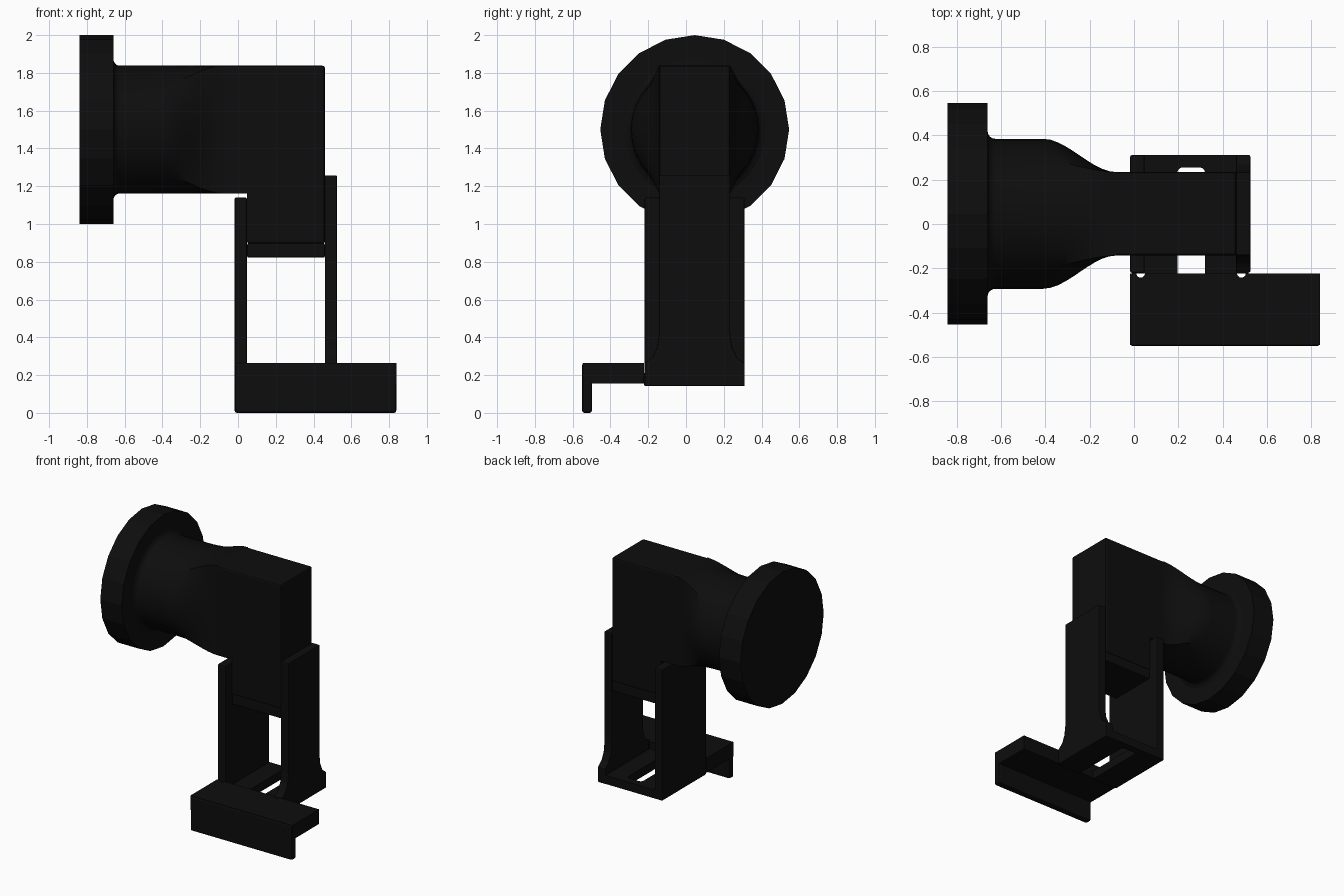
import bpy, bmesh
from math import sin, cos, pi, radians

cube = bpy.data.objects.get("Cube")
if cube:
    bpy.data.objects.remove(cube, do_unlink=True)

black = bpy.data.materials.new("matte black")
black.use_nodes = True
colour = (0.004, 0.004, 0.004, 1)
black.diffuse_color = colour
black.node_tree.nodes["Principled BSDF"].inputs["Base Color"].default_value = colour

CY, CZ = 0.046, 1.5          # axis of the round head
HY, HZ = 0.188, 0.338        # half size of the rectangular body


def finish(name, bm, smooth=False):
    bmesh.ops.recalc_face_normals(bm, faces=bm.faces)
    mesh = bpy.data.meshes.new(name)
    bm.to_mesh(mesh)
    bm.free()
    mesh.materials.append(black)
    obj = bpy.data.objects.new(name, mesh)
    bpy.context.collection.objects.link(obj)
    if smooth:
        bpy.ops.object.select_all(action="DESELECT")
        obj.select_set(True)
        bpy.context.view_layer.objects.active = obj
        bpy.ops.object.shade_smooth_by_angle(angle=radians(35))
    return obj


def prism(name, axis, outline, lo, hi, bevel=0.0, keep=lambda e: True):
    """Extrude a 2D outline along an axis, with optional softened edges."""
    place = {"x": lambda a, b, t: (t, a, b),
             "y": lambda a, b, t: (a, t, b),
             "z": lambda a, b, t: (a, b, t)}[axis]
    bm = bmesh.new()
    low, high = [[bm.verts.new(place(a, b, t)) for a, b in outline] for t in (lo, hi)]
    bm.faces.new(low)
    bm.faces.new(high)
    for i in range(len(low)):
        j = (i + 1) % len(low)
        bm.faces.new((low[i], low[j], high[j], high[i]))
    bmesh.ops.recalc_face_normals(bm, faces=bm.faces)
    if bevel:
        edges = [e for e in bm.edges if e.calc_face_angle(0) > 0.7 and keep(e)]
        bmesh.ops.bevel(bm, geom=edges, offset=bevel, segments=2, profile=0.5, affect="EDGES")
    return finish(name, bm)


def rect(a0, a1, b0, b1):
    return [(a0, b0), (a1, b0), (a1, b1), (a0, b1)]


def arc(a, b, r, start, end, n=6):
    return [(a + r * cos(radians(start + (end - start) * i / n)),
             b + r * sin(radians(start + (end - start) * i / n))) for i in range(n + 1)]


# Faceted round head disc
prism("head_disc", "x", arc(CY, CZ, 0.5, 0, 342, 19), -0.84, -0.66)


# Neck: filleted cylinder blending into the rectangular body
def section(x, radius, blend):
    ring = []
    for i in range(32):
        c, s = cos(2 * pi * i / 32), sin(2 * pi * i / 32)
        m = max(abs(c), abs(s))
        y = (1 - blend) * radius * c + blend * HY * c / m
        z = (1 - blend) * radius * s + blend * HZ * s / m
        ring.append((x, CY + y, CZ + z))
    return ring


sections = [section(-0.665, HZ + 0.04, 0)]
sections += [section(-0.625 - 0.035 * cos(t), HZ + 0.035 * (1 - sin(t)), 0)
             for t in [i * pi / 8 for i in range(5)]]
for i in range(11):
    t = i / 10
    sections.append(section(-0.41 + 0.33 * t, HZ, t * t * (3 - 2 * t)))

bm = bmesh.new()
rings = [[bm.verts.new(p) for p in ring] for ring in sections]
for r0, r1 in zip(rings, rings[1:]):
    for i in range(32):
        j = (i + 1) % 32
        bm.faces.new((r0[i], r0[j], r1[j], r1[i]))
bm.faces.new(rings[0])
bm.faces.new(rings[-1])
finish("neck", bm, smooth=True)

# Rectangular body with the block that drops between the arms
body = [(-0.08, 1.162), (0.048, 1.162), (0.048, 0.895), (0.46, 0.895),
        (0.46, 1.838), (-0.08, 1.838)]
prism("body", "y", body, CY - HY, CY + HY, 0.012,
      lambda e: max(v.co.x for v in e.verts) > 0.4 or max(v.co.z for v in e.verts) < 1)
prism("block_foot", "y", rect(0.048, 0.46, 0.822, 0.898), CY - HY, CY + HY, 0.008)

# Upright arms: a wide plain one and a taller one with a flared foot
prism("wide_arm", "x", rect(-0.22, 0.31, 0.142, 1.14), -0.018, 0.048, 0.008)
half_flare = [(HY, 1.258), (HY, 0.42), (HY + 0.01, 0.35), (HY + 0.035, 0.295),
              (0.265, 0.262), (0.265, 0.142)]
flared = [(CY + y, z) for y, z in half_flare]
flared += [(CY - y, z) for y, z in reversed(half_flare)]
prism("flared_arm", "x", flared, 0.46, 0.524, 0.006)

# Base plate with an open slot closed off by the shelf
base = [(-0.01, -0.222), (0.195, -0.222)]
base += arc(0.22, 0.23, 0.025, 180, 90) + arc(0.295, 0.23, 0.025, 90, 0)
base += [(0.32, -0.222), (0.515, -0.222), (0.515, 0.31), (-0.01, 0.31)]
prism("base_plate", "z", base, 0.145, 0.21)

# Front shelf with round relief notches beside the arms, and its hanging lip
shelf = [(-0.018, -0.545), (0.838, -0.545), (0.838, -0.222)]
for x in (0.484, 0.03):
    shelf += arc(x, -0.222, 0.02, 0, -180)
shelf += [(-0.018, -0.222)]
prism("shelf", "z", shelf, 0.155, 0.265)
prism("shelf_lip", "y", rect(-0.018, 0.838, 0.0, 0.265), -0.55, -0.498, 0.012)
